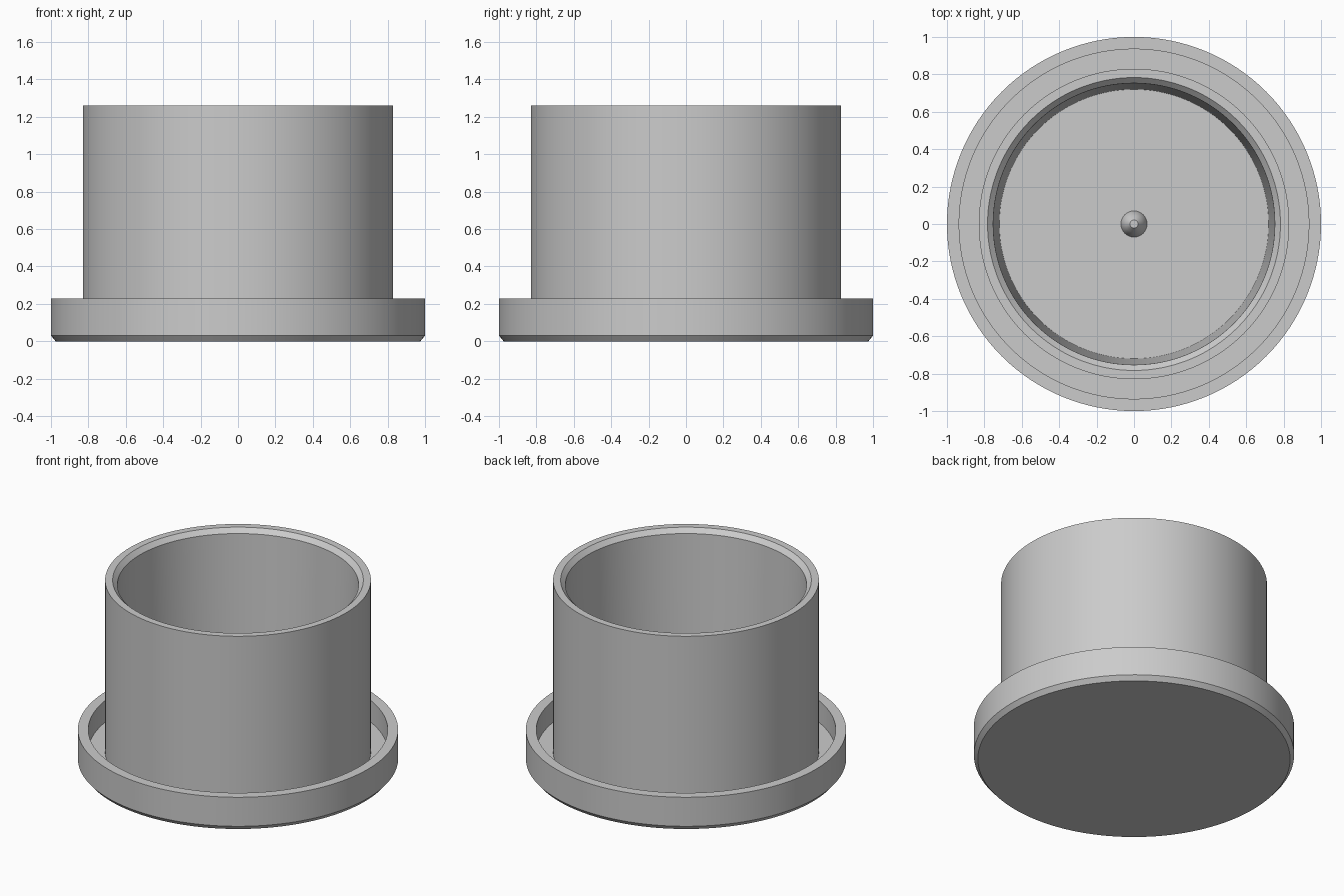
import bpy
import bmesh
import math

cube = bpy.data.objects.get("Cube")
if cube:
    bpy.data.objects.remove(cube, do_unlink=True)

# One plain grey for every part
grey = bpy.data.materials.new("plain_grey")
grey.use_nodes = True
grey.diffuse_color = (0.6, 0.6, 0.6, 1)
grey.node_tree.nodes["Principled BSDF"].inputs["Base Color"].default_value = (0.6, 0.6, 0.6, 1)


def lathe(name, profile, steps=128):
    """Turn a (radius, height) profile around the z axis."""
    bm = bmesh.new()
    verts = [bm.verts.new((r, 0, z)) for r, z in profile]
    edges = [bm.edges.new(pair) for pair in zip(verts, verts[1:])]
    bmesh.ops.spin(bm, geom=verts + edges, cent=(0, 0, 0), axis=(0, 0, 1),
                   angle=math.tau, steps=steps, use_merge=False)
    bmesh.ops.remove_doubles(bm, verts=bm.verts, dist=0.0001)
    bmesh.ops.recalc_face_normals(bm, faces=bm.faces)
    mesh = bpy.data.meshes.new(name)
    bm.to_mesh(mesh)
    bm.free()
    mesh.materials.append(grey)
    obj = bpy.data.objects.new(name, mesh)
    bpy.context.collection.objects.link(obj)
    bpy.ops.object.select_all(action="DESELECT")
    obj.select_set(True)
    bpy.context.view_layer.objects.active = obj
    bpy.ops.object.shade_smooth_by_angle(angle=math.radians(30))
    return obj


tray_floor = 0.08
pot_floor = 0.14

# Shallow saucer with an upright rim and a chamfered foot
lathe("saucer", [(0, 0), (0.975, 0), (1, 0.03), (1, 0.23),
                 (0.935, 0.23), (0.935, tray_floor), (0, tray_floor)])

# Straight-sided pot with a bevelled lip and a slightly tapered inside
lathe("pot", [(0, tray_floor), (0.83, tray_floor), (0.83, 1.26), (0.783, 1.26),
              (0.753, 1.23), (0.72, pot_floor), (0, pot_floor)])

# Small stepped peg in the middle of the pot floor
lathe("centre_peg", [(0, pot_floor - 0.01), (0.07, pot_floor - 0.01), (0.07, pot_floor),
                     (0.045, pot_floor + 0.05), (0.022, pot_floor + 0.08),
                     (0, pot_floor + 0.08)], steps=48)
